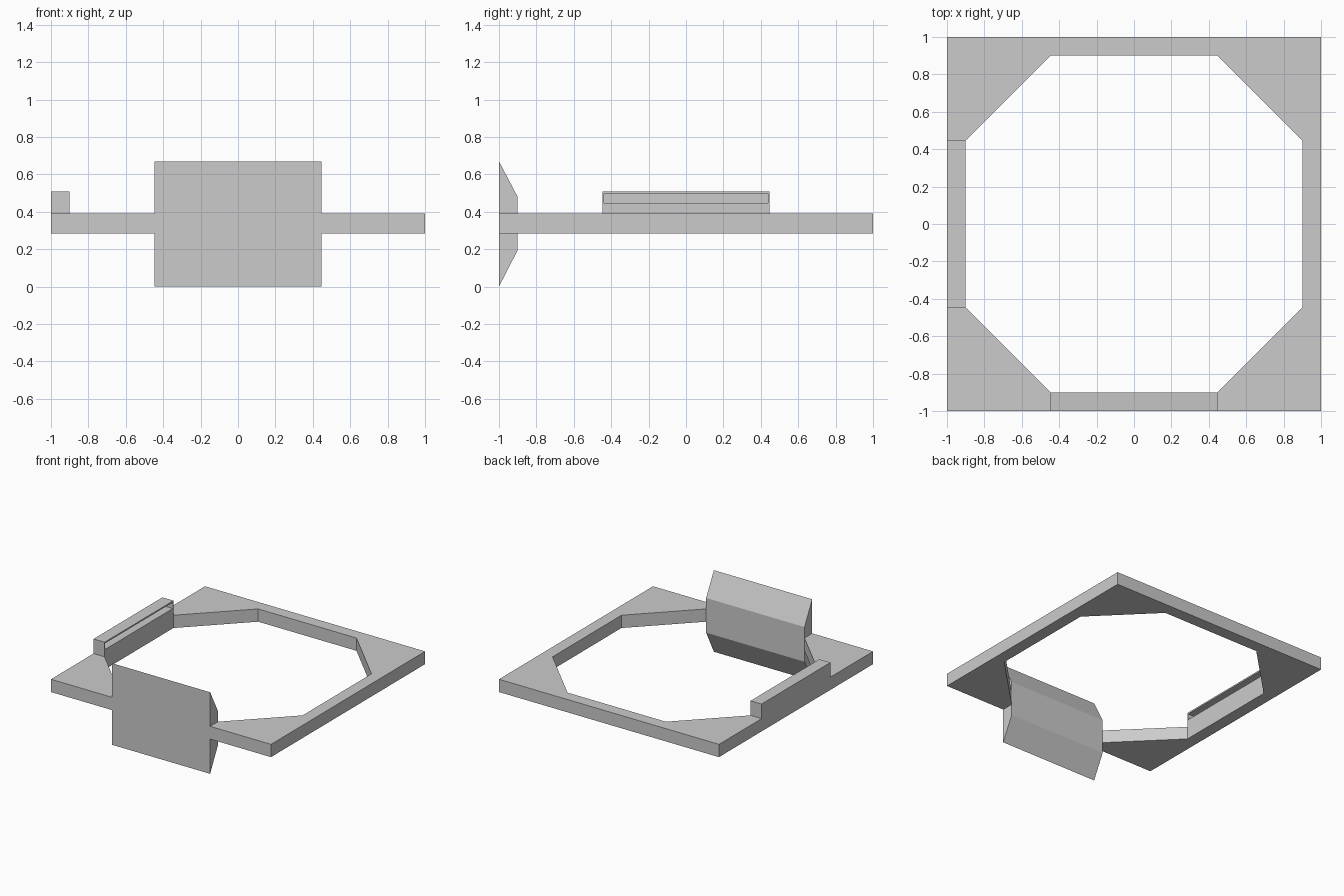
import bpy, bmesh
from mathutils import Vector

if "Cube" in bpy.data.objects:
    bpy.data.objects.remove(bpy.data.objects["Cube"])


def finish(name, bm):
    bmesh.ops.recalc_face_normals(bm, faces=bm.faces)
    mesh = bpy.data.meshes.new(name)
    bm.to_mesh(mesh)
    bm.free()
    obj = bpy.data.objects.new(name, mesh)
    bpy.context.collection.objects.link(obj)
    return obj


def prism(points, direction):
    """Closed solid: a planar outline swept along a direction."""
    bm = bmesh.new()
    face = bm.faces.new([bm.verts.new(p) for p in points])
    swept = bmesh.ops.extrude_face_region(bm, geom=[face], use_keep_orig=True)
    verts = [g for g in swept["geom"] if isinstance(g, bmesh.types.BMVert)]
    bmesh.ops.translate(bm, verts=verts, vec=direction)
    bmesh.ops.recalc_face_normals(bm, faces=bm.faces)
    return bm


OUT, IN, HALF = 1.0, 0.9, 0.447      # outer edge, inner edge, half side length
Z0, Z1 = 0.285, 0.39                 # frame underside and top

# Square frame with an octagonal opening, open at the front for the panel
half = [(HALF, -IN), (HALF, -OUT), (OUT, -OUT), (OUT, OUT)]
inner = [(HALF, IN), (IN, HALF), (IN, -HALF)]
outline = half + [(-x, y) for x, y in reversed(half)]
outline += [(-x, y) for x, y in reversed(inner)] + inner
finish("frame", prism([(x, y, Z0) for x, y in outline], (0, 0, Z1 - Z0)))

# Front panel with chamfered back, filling the front of the frame
profile = [(-OUT, 0), (-IN, 0.195), (-IN, 0.48), (-OUT, 0.67)]
finish("front_panel", prism([(-HALF, y, z) for y, z in profile], (2 * HALF, 0, 0)))

# Left rail with a long slot cut into its inner face
rail = [(-OUT, Z1), (-IN, Z1), (-IN, 0.51), (-OUT, 0.51)]
bm = prism([(x, -HALF, z) for x, z in rail], (0, 2 * HALF, 0))
face = max(bm.faces, key=lambda f: f.normal.x)
bmesh.ops.inset_region(bm, faces=[face], thickness=0.012)
for v in face.verts:
    v.co.z = 0.448 if v.co.z < 0.45 else 0.498
slot = bmesh.ops.extrude_discrete_faces(bm, faces=[face])["faces"][0]
bmesh.ops.translate(bm, verts=slot.verts[:], vec=Vector((-0.08, 0, 0)))
finish("slotted_rail", bm)
